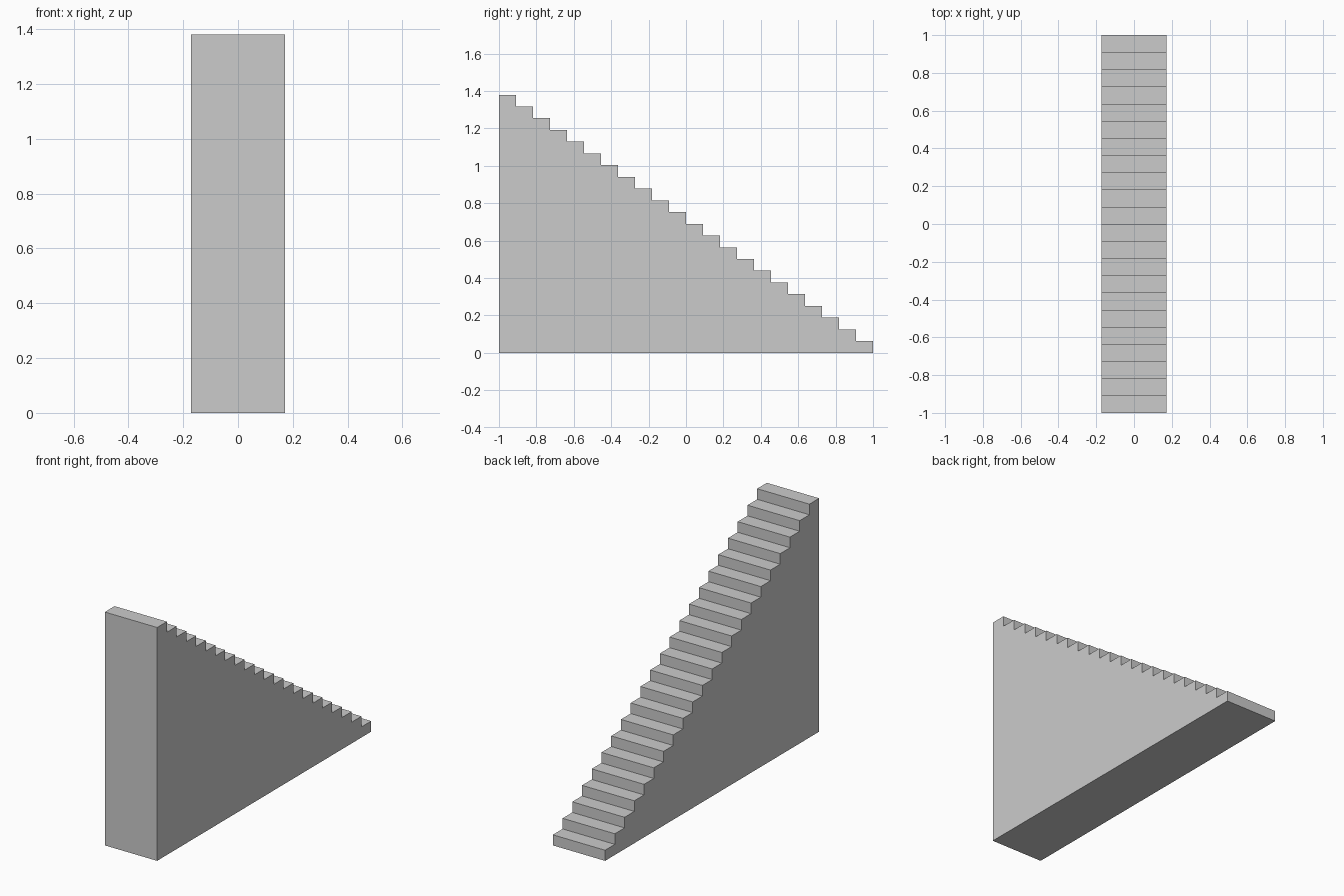
import bpy, bmesh
from mathutils import Vector

if "Cube" in bpy.data.objects:
    bpy.data.objects.remove(bpy.data.objects["Cube"])

STEPS = 22
LENGTH, HEIGHT, WIDTH = 2.0, 1.38, 0.342
tread, riser = LENGTH / STEPS, HEIGHT / STEPS

# Side profile: flat base, then tread and riser from the low back step up to the front
profile = [(-LENGTH / 2, 0), (LENGTH / 2, 0)]
for i in range(STEPS):
    y, z = LENGTH / 2 - i * tread, (i + 1) * riser
    profile += [(y, z), (y - tread, z)]

# Solid staircase: extrude the profile across the width
bm = bmesh.new()
side = bm.faces.new([bm.verts.new((-WIDTH / 2, y, z)) for y, z in profile])
ext = bmesh.ops.extrude_face_region(bm, geom=[side], use_keep_orig=True)
verts = [v for v in ext["geom"] if isinstance(v, bmesh.types.BMVert)]
bmesh.ops.translate(bm, verts=verts, vec=Vector((WIDTH, 0, 0)))
bmesh.ops.recalc_face_normals(bm, faces=bm.faces)

mesh = bpy.data.meshes.new("staircase")
bm.to_mesh(mesh)
bm.free()
bpy.context.collection.objects.link(bpy.data.objects.new("staircase", mesh))
